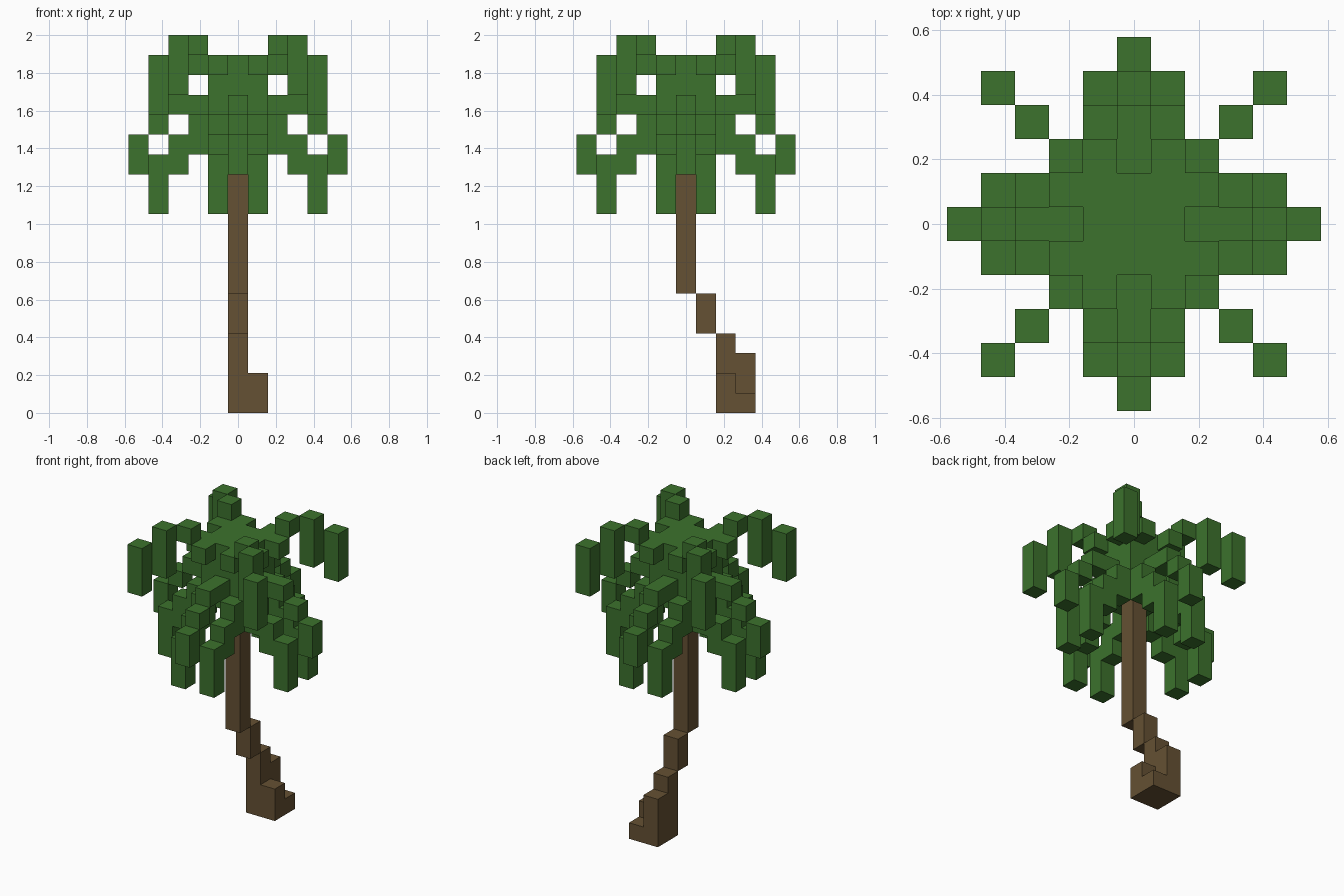
import bpy, bmesh
from mathutils import Vector

if "Cube" in bpy.data.objects:
    bpy.data.objects.remove(bpy.data.objects["Cube"], do_unlink=True)

U = 2 / 19  # edge length of one block


def material(name, rgb):
    m = bpy.data.materials.new(name)
    m.use_nodes = True
    m.diffuse_color = (*rgb, 1)
    bsdf = m.node_tree.nodes["Principled BSDF"]
    bsdf.inputs["Base Color"].default_value = (*rgb, 1)
    bsdf.inputs["Roughness"].default_value = 0.9
    return m


bark = material("bark brown", (0.130, 0.082, 0.033))
leaf = material("leaf green", (0.045, 0.168, 0.026))


def column(x, y, bottom, top):
    return {(x, y, z) for z in range(bottom, top)}


def turn(cells, times):
    """Quarter turns about the vertical axis."""
    for _ in range(times):
        cells = {(-y, x, z) for x, y, z in cells}
    return cells


parts = {}  # name -> (cells, material)

# Trunk: upright stem, stepping back down to a stubby foot
trunk = column(0, 0, 6, 14) | column(0, 1, 4, 6)
trunk |= column(0, 2, 0, 4) | column(0, 3, 0, 3)
trunk |= column(1, 2, 0, 2) | column(1, 3, 0, 1)
parts["trunk"] = (trunk, bark)

# Crown core: solid middle
core = set()
for x in (-1, 0, 1):
    for y in (-1, 0, 1):
        core |= column(x, y, 14, 18)
parts["crown_core"] = (core, leaf)

# Fronds along the axes, drooping outward
middle = column(2, 0, 15, 16) | column(3, 0, 15, 16)
middle |= column(4, 0, 14, 15) | column(5, 0, 12, 14)
lower = set()
for side in (-1, 1):
    lower |= column(2, side, 13, 15) | column(3, side, 12, 14)
    lower |= column(4, side, 10, 13)

# Fronds on the diagonals, rising and then drooping
upper = column(2, 1, 17, 18) | column(1, 2, 17, 18)
upper |= column(2, 2, 18, 19) | column(3, 3, 16, 19) | column(4, 4, 15, 18)

for i, place in enumerate(("left", "back", "right", "front")):
    parts["middle_frond_" + place] = (turn(middle, i), leaf)
    parts["lower_fronds_" + place] = (turn(lower, i), leaf)
for i, place in enumerate(("back_left", "back_right", "front_right", "front_left")):
    parts["upper_frond_" + place] = (turn(upper, i), leaf)

solid = set().union(*(cells for cells, _ in parts.values()))


def build(name, cells, mat):
    """Make a block mesh with only the exposed faces."""
    bm = bmesh.new()
    for cell in sorted(cells):
        centre = Vector((cell[0], cell[1], cell[2] + 0.5))
        for axis in range(3):
            for sign in (-1, 1):
                step = [0, 0, 0]
                step[axis] = sign
                if tuple(c + s for c, s in zip(cell, step)) in solid:
                    continue
                n = Vector(step)
                a = Vector([float(k == (axis + 1) % 3) for k in range(3)])
                b = n.cross(a)
                corners = (a + b, b - a, -a - b, a - b)
                bm.faces.new([bm.verts.new((centre + (n + c) / 2) * U) for c in corners])
    bmesh.ops.remove_doubles(bm, verts=bm.verts, dist=U / 100)
    mesh = bpy.data.meshes.new(name)
    bm.to_mesh(mesh)
    bm.free()
    mesh.materials.append(mat)
    bpy.context.collection.objects.link(bpy.data.objects.new(name, mesh))


for name, (cells, mat) in parts.items():
    build(name, cells, mat)
